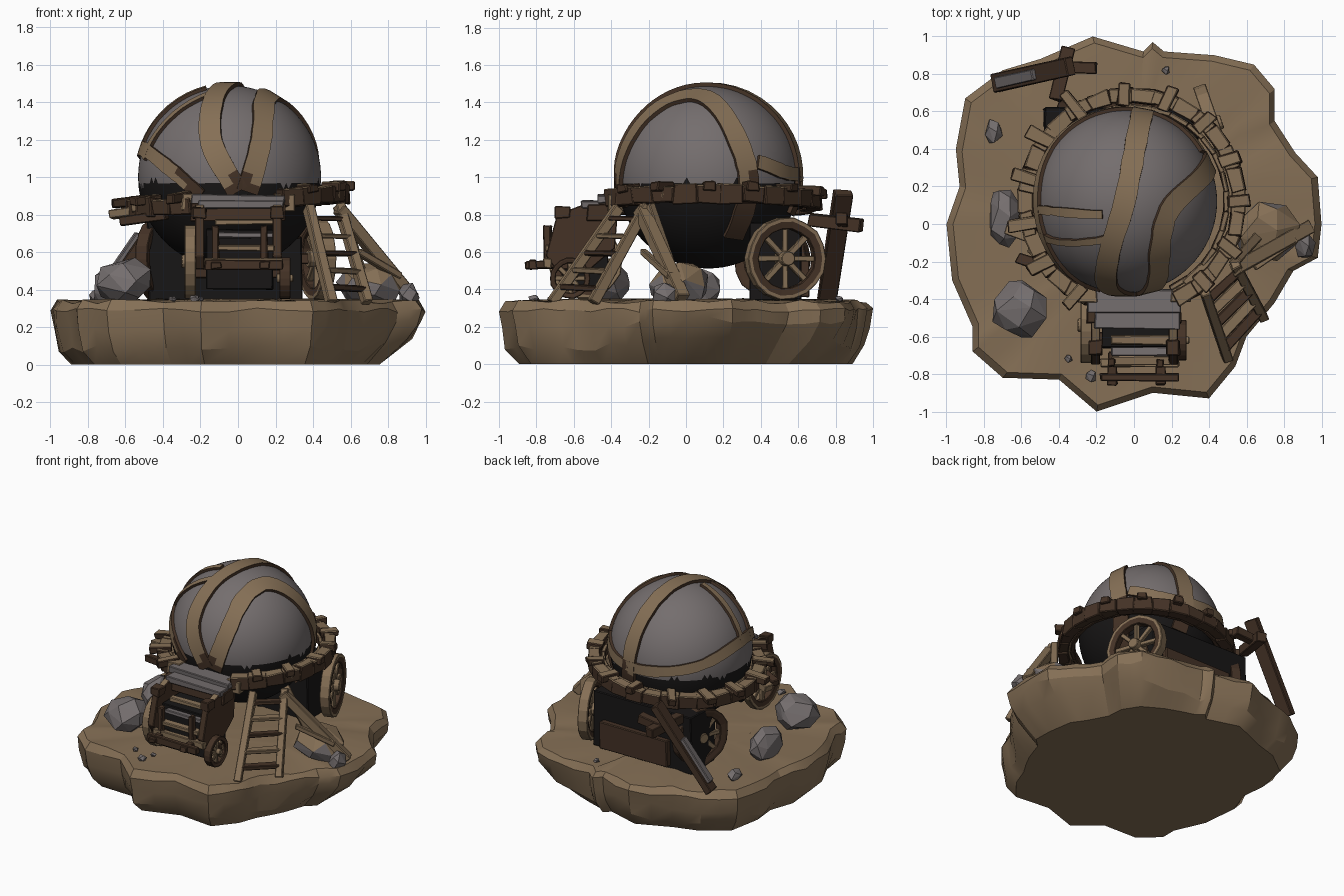
import bpy, bmesh, math, random
from mathutils import Vector as V, Matrix

if "Cube" in bpy.data.objects:
    bpy.data.objects.remove(bpy.data.objects["Cube"])
random.seed(4)
R = random.uniform

def mat(name, c):
    m = bpy.data.materials.new(name)
    m.diffuse_color = (*c, 1)
    m.use_nodes = True
    m.node_tree.nodes["Principled BSDF"].inputs["Base Color"].default_value = m.diffuse_color
    return m
MATS = [mat("sand_tan", (0.235, 0.160, 0.092)), mat("stone_grey", (0.175, 0.155, 0.155)),
        mat("dark_wood", (0.058, 0.032, 0.019)), mat("soot_black", (0.009, 0.008, 0.008))]
TAN, GREY, DARK, BLACK = range(4)

def finish(name, bm, bevel=0, smooth=None):
    bmesh.ops.recalc_face_normals(bm, faces=bm.faces[:])
    me = bpy.data.meshes.new(name)
    bm.to_mesh(me)
    bm.free()
    for m in MATS:
        me.materials.append(m)
    ob = bpy.data.objects.new(name, me)
    bpy.context.collection.objects.link(ob)
    if bevel:
        b = ob.modifiers.new("worn_edges", 'BEVEL')
        b.width, b.segments = bevel, 1
    if smooth:
        bpy.context.view_layer.objects.active = ob
        ob.select_set(True)
        bpy.ops.object.shade_smooth_by_angle(angle=math.radians(smooth))
        ob.select_set(False)
    return ob

def block(bm, M, size, mi, jit=0.0):
    vs = bmesh.ops.create_cube(bm, size=1, matrix=M @ Matrix.Diagonal((*size, 1)))['verts']
    for v in vs:
        v.co += V((R(-jit, jit), R(-jit, jit), R(-jit, jit)))
    for f in {f for v in vs for f in v.link_faces}:
        f.material_index = mi

def box(bm, x0, x1, y0, y1, z0, z1, mi, jit=0.006):
    M = Matrix.Translation(((x0 + x1) / 2, (y0 + y1) / 2, (z0 + z1) / 2))
    block(bm, M, (x1 - x0, y1 - y0, z1 - z0), mi, jit)

def beam(bm, a, b, w, h, mi, jit=0.005):
    a, b = V(a), V(b)
    z = (b - a).normalized()
    x = V((0, 0, 1)).cross(z)
    x = x.normalized() if x.length > 1e-4 else V((1, 0, 0))
    M = Matrix((x, z.cross(x), z)).transposed().to_4x4()
    M.translation = (a + b) / 2
    block(bm, M, (w, h, (b - a).length), mi, jit)

def loft(bm, sections, closed, colour):
    """Join equal loops of points; colour(j) picks the material of side j."""
    rows = [[bm.verts.new(p) for p in s] for s in sections]
    n = len(rows[0])
    for i in range(len(rows) - (0 if closed else 1)):
        p, q = rows[i], rows[(i + 1) % len(rows)]
        for j in range(n):
            k = (j + 1) % n
            bm.faces.new((p[j], p[k], q[k], q[j])).material_index = colour(j)
    if not closed:
        for r in (rows[0], rows[-1]):
            bm.faces.new(r).material_index = colour(-1)

# ---- rocky ground slab
OUT = [(-.22, 1), (.05, .92), (.1, .97), (.16, .92), (.43, .9), (.64, .85), (.75, .72), (.75, .55), (.86, .38),
       (.98, .25), (1, 0), (.98, -.18), (.85, -.25), (.75, -.42), (.6, -.6), (.54, -.76), (.4, -.93), (.1, -.9),
       (-.2, -1), (-.4, -.83), (-.7, -.82), (-.86, -.68), (-.86, -.55), (-.97, -.3), (-1, 0), (-.93, .2),
       (-.95, .4), (-.9, .67), (-.7, .82), (-.5, .88)]
pts = []
for i, p in enumerate(OUT):
    a, b = V(p), V(OUT[(i + 1) % len(OUT)])
    pts += [a, (a + b) / 2]
bm = bmesh.new()
rings = []
for s, z, j in ((.45, .345, .008), (.75, .34, .01), (.965, .335, .012), (1, .29, .012),
                (.995, .19, .02), (.965, .085, .02), (.89, 0, 0)):
    row = []
    for p in pts:
        right = max(0, p.x + .3 * p.y - .45)
        k = s + (R(-.02, .004) if 0 < z < .25 else 0) - (right * .25 if z == 0 else right * .07 if z < .1 else 0)
        row.append(V((p.x * k, p.y * k, z + R(-j, j) + (right * .08 if 0 < z < .2 else 0))))
    rings.append(row)
loft(bm, rings, False, lambda j: TAN)
finish("ground_slab", bm, smooth=25)

# ---- boulders: hulls of points on jittered ellipsoids
def rock(name, c, r, tan_above=2, n=22):
    bm = bmesh.new()
    for i in range(n):
        z = 1 - 2 * (i + .5) / n
        t, q = i * 2.4 + R(-.3, .3), math.sqrt(1 - z * z)
        d = V((q * math.cos(t), q * math.sin(t), z)) * R(.9, 1.08)
        bm.verts.new(V(c) + V((d.x * r[0], d.y * r[1], d.z * r[2])))
    bmesh.ops.convex_hull(bm, input=bm.verts[:])
    bm.normal_update()
    for f in bm.faces:
        f.material_index = TAN if f.normal.z > tan_above else GREY
    finish(name, bm)
rock("boulder_front_left", (-.6, -.45, .44), (.16, .16, .13))
rock("boulder_left", (-.69, .03, .40), (.10, .17, .13))
rock("boulder_right", (.71, -.04, .42), (.18, .17, .13), .35)
rock("stone_right_edge", (.91, -.11, .37), (.06, .08, .07), n=14)
rock("stone_back_left", (-.75, .49, .36), (.05, .07, .05), n=12)
for i, (x, y, s) in enumerate([(-.23, -.81, .035), (-.35, -.72, .025), (.17, .82, .025), (-.2, -.72, .02)]):
    rock(f"pebble_{i}", (x, y, .35), (s, s, s * .7), n=9)

# ---- great stone ball, sooty below the platform
C, RAD = V((-.045, .12, 1.0)), .488
bm = bmesh.new()
bmesh.ops.create_icosphere(bm, subdivisions=5, radius=RAD, matrix=Matrix.Translation(C))
for f in bm.faces:
    p = f.calc_center_median()
    f.material_index = BLACK if p.z < .965 + .02 * math.sin(p.x * 17) * math.cos(p.y * 23) else GREY
finish("stone_ball", bm, smooth=40)

# ---- straps hugging the ball, worn dark near the platform
def strap(name, way, w):
    d = [(V(p) - C).normalized() for p in way]
    d = [2 * d[0] - d[1]] + d + [2 * d[-1] - d[-2]]
    path = []
    for i in range(1, len(d) - 2):
        a, b, c, e = d[i - 1:i + 3]
        for k in range(6):
            t = k / 6
            path.append((b * 2 + (c - a) * t + (a * 2 - b * 5 + c * 4 - e) * t * t
                         + (b * 3 - a - c * 3 + e) * t ** 3).normalized())
    path.append(d[-2])
    secs = []
    for i, u in enumerate(path):
        tan = path[min(i + 1, len(path) - 1)] - path[max(i - 1, 0)]
        s = u.cross(tan).normalized() * (w / 2 + R(-.003, .003))
        lo, hi = C + u * (RAD - .015), C + u * (RAD + .018)
        secs.append([lo - s, hi - s, hi, hi + s, lo + s])
    bm = bmesh.new()
    loft(bm, secs, False, lambda j: TAN if j in (1, 2) else DARK)
    for i, f in enumerate(bm.faces):
        if f.calc_center_median().z < (1.03 if i % 5 == 2 else .95):
            f.material_index = DARK
    finish(name, bm, smooth=35)
strap("strap_over_top", [(.07, .56, .8), (.05, .6, 1), (.02, .48, 1.32), (-.05, .12, 1.5), (-.13, -.15, 1.4),
                         (-.14, -.33, 1.18), (0, -.38, .92)], .115)
strap("strap_right", [(.05, -.37, .92), (.12, -.3, 1.19), (.135, -.1, 1.39), (.2, .1, 1.42), (.36, .27, 1.18),
                      (.41, .34, .95), (.3, .25, .68)], .115)
strap("strap_back_left", [(.36, .38, 1.08), (.2, .54, 1.02), (-.1, .6, 1.02), (-.4, .45, 1.07), (-.52, .15, 1.15),
                          (-.47, -.1, 1.13), (-.33, -.28, 1.02), (-.2, -.35, .9)], .075)
strap("strap_left_upper", [(-.52, .08, 1.12), (-.42, .07, 1.3), (-.17, .05, 1.48)], .045)
strap("strap_left_lower", [(-.52, -.06, 1.1), (-.42, -.10, 1.27), (-.15, -.08, 1.44)], .04)

# ---- tilted ring platform of planks, open at the front for the stairs
bm = bmesh.new()
N = 30
for i in range(N):
    a = 2 * math.pi * i / N
    deg = math.degrees(a)
    if 246 < deg < 294:
        continue
    def at(r, ang, dz=0):
        x = r * math.cos(ang)
        return V((x - .01, .12 + r * math.sin(ang), .87 + .075 * x + dz))
    h = math.pi / N * 1.08
    beam(bm, at(.57, a - h), at(.57, a + h), .08, R(.085, .11), DARK, .008)
    beam(bm, at(.505, a - h), at(.505, a + h), .03, .06, DARK, .004)
    if i % 2 == 0:
        tip = R(.65, .69) if 110 < deg < 240 else R(.61, .65)
        beam(bm, at(.51, a, .045), at(tip, a + R(-.05, .05), .04), .065, .05, DARK, .008)
bm.normal_update()
for f in bm.faces:
    if f.normal.z > .5:
        f.material_index = TAN
finish("ring_platform", bm, .006)

# ---- jutting boards under the ring
bm = bmesh.new()
beam(bm, (-.68, -.02, .80), (-.45, -.1, .83), .07, .05, TAN)
beam(bm, (-.62, -.18, .76), (-.38, -.26, .80), .06, .05, DARK)
beam(bm, (-.55, -.12, .84), (-.3, -.34, .86), .06, .05, TAN)
beam(bm, (.28, -.33, .90), (.52, -.10, .90), .06, .05, TAN)
finish("jutting_boards", bm, .005)

# ---- undercarriage
bm = bmesh.new()
box(bm, -.48, .34, .34, .62, .34, .76, BLACK)
box(bm, -.30, .26, .60, .66, .36, .56, DARK)
box(bm, -.45, .42, .50, .55, .54, .59, DARK)
finish("undercarriage", bm, .006)

# ---- wheels
def wheel(name, c, axis, r, w, tread=TAN, spokes=8):
    z = V(axis).normalized()
    x = V((0, 0, 1)).cross(z).normalized()
    M = Matrix((x, z.cross(x), z)).transposed().to_4x4()
    M.translation = c
    bm = bmesh.new()
    secs = []
    for i in range(18):
        a = 2 * math.pi * i / 18
        e = V((math.cos(a), math.sin(a), 0)) * R(.97, 1.02)
        secs.append([M @ (e * q * r + V((0, 0, s * w))) for q, s in
                     ((.72, -.4), (.9, -.5), (1, -.5), (1, .5), (.9, .5), (.72, .4))])
    loft(bm, secs, True, lambda j: tread if j in (1, 2, 3) else DARK)
    for i in range(spokes):
        a = 2 * math.pi * i / spokes
        e = V((math.cos(a), math.sin(a), 0))
        beam(bm, M @ (e * r * .1), M @ (e * r * .8), w * .45, w * .45, TAN, .002)
    bmesh.ops.create_cone(bm, cap_ends=True, segments=10, radius1=r * .22, radius2=r * .18, depth=w * 1.5, matrix=M)
    finish(name, bm, .004)
wheel("wheel_back_right", (.42, .53, .565), (1, .35, 0), .22, .07)
wheel("wheel_back_left", (-.44, .46, .56), (-1, .4, 0), .21, .07, DARK)
wheel("wheel_front_left", (-.255, -.54, .55), (-1, 0, 0), .20, .06)
wheel("wheel_front_right", (.25, -.62, .46), (1, 0, 0), .11, .06, DARK)

# ---- front stair cart
bm = bmesh.new()
box(bm, -.25, .25, -.47, -.35, .86, .905, GREY)
box(bm, -.21, .24, -.56, -.46, .83, .875, GREY)
box(bm, -.25, .25, -.53, -.40, .77, .86, DARK)
box(bm, -.30, -.20, -.42, -.33, .82, .91, TAN)
box(bm, .20, .30, -.42, -.34, .82, .91, TAN)
box(bm, -.17, .19, -.66, -.42, .40, .72, BLACK)
for y, z, m in ((-.62, .76, TAN), (-.68, .69, GREY), (-.73, .62, TAN)):
    box(bm, -.12, .19, y - .025, y + .025, z - .015, z + .015, m)
for y, z, m in ((-.74, .54, TAN), (-.82, .53, DARK)):
    box(bm, -.18, .24, y - .022, y + .022, z - .025, z + .025, m)
for x in (-.14, .12):
    box(bm, x, x + .05, -.86, -.68, .51, .55, DARK)
    box(bm, x, x + .04, -.76, -.72, .54, .74, DARK)
box(bm, -.28, .27, -.62, -.57, .46, .51, DARK)
for x in (-.205, .21):
    side = [(-.36, .86), (-.56, .85), (-.69, .80), (-.75, .58), (-.70, .51), (-.52, .50), (-.38, .62)]
    loft(bm, [[(x - .025, y, z) for y, z in side], [(x + .025, y, z) for y, z in side]], False,
         lambda j: TAN if j in (0, 1) else DARK)
    box(bm, x - .035, x + .035, -.70, -.62, .78, .84, DARK)
finish("stair_cart", bm, .005)

# ---- propped ladder and braces on the right
bm = bmesh.new()
t0, b0, t1, b1 = V((.38, -.36, .84)), V((.50, -.72, .33)), V((.54, -.21, .85)), V((.69, -.50, .33))
beam(bm, t0, b0, .055, .055, TAN)
beam(bm, t1, b1, .055, .055, TAN)
for i in range(5):
    k = .12 + i * .18
    beam(bm, t0.lerp(b0, k), t1.lerp(b1, k + .02), .055, .03, TAN if i % 2 else DARK)
beam(bm, (.54, -.24, .83), (.93, -.02, .35), .075, .06, TAN)
beam(bm, (.54, -.20, .85), (.70, -.02, .33), .05, .055, TAN)
beam(bm, (.64, -.23, .60), (.86, -.08, .47), .04, .035, TAN)
finish("ladder_and_braces", bm, .005)

# ---- leaning broken post with crossbar at the back
bm = bmesh.new()
beam(bm, (-.74, .75, .34), (-.34, .84, .92), .10, .05, DARK)
beam(bm, (-.72, .755, .40), (-.52, .80, .69), .06, .058, GREY, .002)
beam(bm, (-.42, .66, .77), (-.35, .94, .74), .07, .07, DARK)
beam(bm, (-.40, .84, .76), (-.20, .83, .78), .06, .06, DARK)
finish("broken_post", bm, .005)
